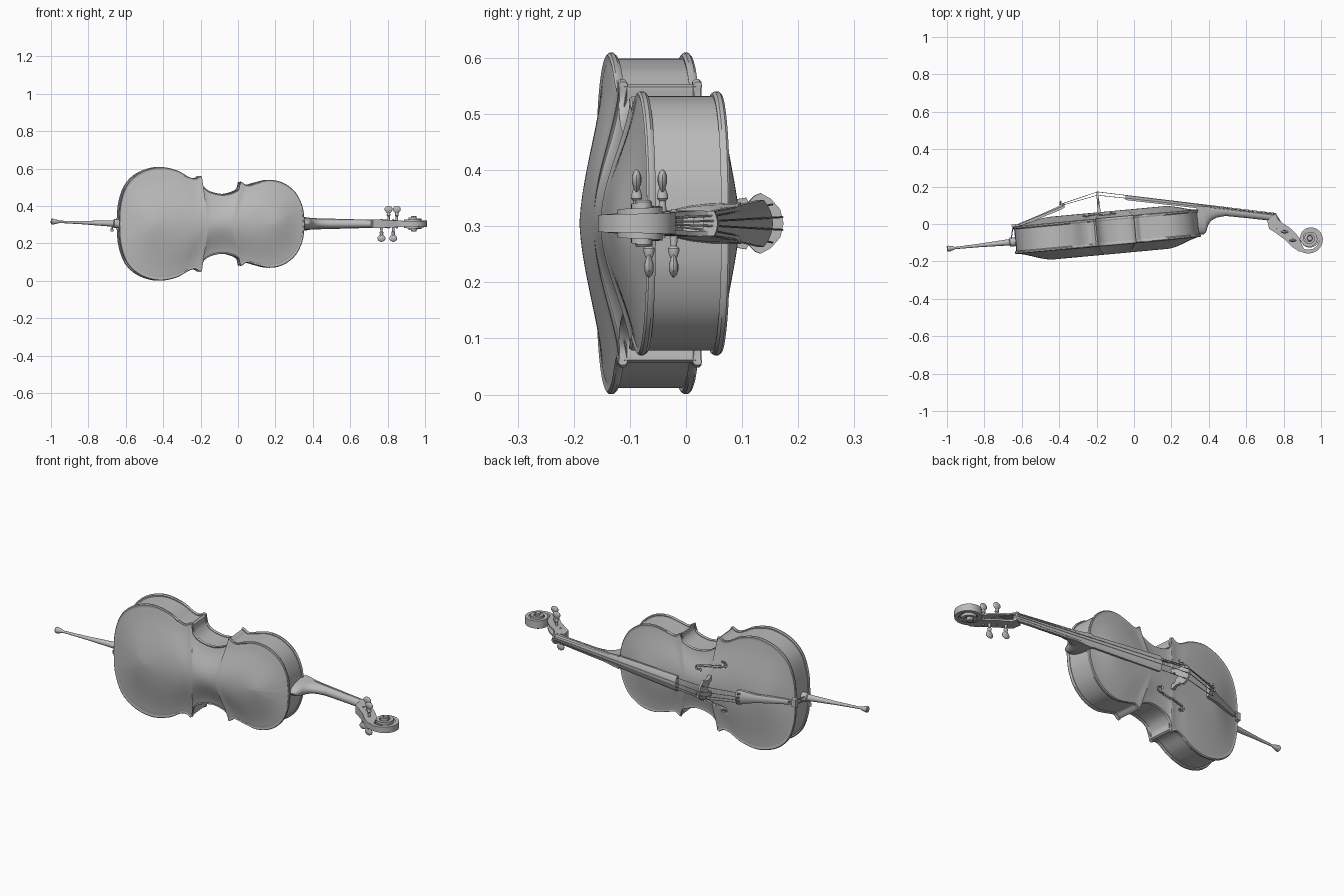
import bpy, bmesh, math
from mathutils import Vector, Matrix

if "Cube" in bpy.data.objects:
    bpy.data.objects.remove(bpy.data.objects["Cube"])

grey = bpy.data.materials.new("plain_grey")
grey.use_nodes = True
COL = (0.5, 0.5, 0.5, 1)
grey.diffuse_color = COL
grey.node_tree.nodes["Principled BSDF"].inputs["Base Color"].default_value = COL

MID = 0.305                                   # height of the long axis
TILT = Matrix.Rotation(0.0925, 4, "Z")        # body leans against the neck line
UP = Matrix.Translation((0, 0, MID))
BODY = UP @ TILT


def finish(name, bm, matrix=UP, angle=35):
    bmesh.ops.remove_doubles(bm, verts=bm.verts, dist=1e-5)
    bmesh.ops.recalc_face_normals(bm, faces=bm.faces)
    bm.transform(matrix)
    me = bpy.data.meshes.new(name)
    bm.to_mesh(me)
    bm.free()
    me.materials.append(grey)
    ob = bpy.data.objects.new(name, me)
    bpy.context.collection.objects.link(ob)
    bpy.ops.object.select_all(action="DESELECT")
    ob.select_set(True)
    bpy.context.view_layer.objects.active = ob
    bpy.ops.object.shade_smooth_by_angle(angle=math.radians(angle))
    return ob


def loft(name, rings, caps=True, matrix=UP, angle=35):
    """Skin a list of equal closed rings."""
    bm = bmesh.new()
    vs = [[bm.verts.new(p) for p in r] for r in rings]
    n = len(vs[0])
    for a, b in zip(vs, vs[1:]):
        for i in range(n):
            j = (i + 1) % n
            bm.faces.new((a[i], a[j], b[j], b[i]))
    if caps:
        bm.faces.new(vs[0])
        bm.faces.new(vs[-1])
    return finish(name, bm, matrix, angle)


def turned(name, start, end, profile, sides=16, flat=1.0):
    """Lathe (fraction, radius) pairs along a line; flat squashes one side."""
    a, b = Vector(start), Vector(end)
    d = (b - a).normalized()
    p = d.cross(Vector((0, 1, 0))).normalized()
    q = d.cross(p)
    rings = []
    for f, r in profile:
        c = a.lerp(b, f)
        rings.append([c + p * r * math.cos(k * math.tau / sides)
                      + q * r * flat * math.sin(k * math.tau / sides) for k in range(sides)])
    return loft(name, rings)


def smooth(pts, steps=8):
    """Spline through the points."""
    pts = [Vector(p) for p in pts]
    ext = [2 * pts[0] - pts[1]] + pts + [2 * pts[-1] - pts[-2]]
    out = []
    for a, b, c, d in zip(ext, ext[1:], ext[2:], ext[3:]):
        for k in range(steps):
            t = k / steps
            out.append(0.5 * (2 * b + (c - a) * t + (2 * a - 5 * b + 4 * c - d) * t * t
                              + (3 * b - a - 3 * c + d) * t ** 3))
    return out + [pts[-1]]


# ---- body outline: lower bout, waist, upper bout
lower = smooth([(-.648, 0), (-.64, .11), (-.605, .21), (-.535, .275), (-.435, .304),
                (-.34, .287), (-.275, .252), (-.24, .243), (-.213, .257)])
waist = smooth([(-.203, .252), (-.202, .215), (-.165, .177), (-.09, .16),
                (-.025, .175), (.003, .2), (.004, .226)])
upper = smooth([(.014, .222), (.04, .208), (.09, .221), (.16, .235), (.235, .219),
                (.3, .168), (.338, .09), (.35, 0)])
half = lower + waist + upper
outline = half + [Vector((p.x, -p.y)) for p in reversed(half[1:-1])]


def ring(t, v):
    """Outline drawn in towards the spine by t, at depth v."""
    return [((1 - t) * (-.12 + .6 * (p.x + .12)) + t * p.x, v, p.y * t) for p in outline]


def plate(name, edge, side, bulge):
    def arch(t):
        return bulge * (.75 * (.5 + .5 * math.cos(math.pi * t)) + .25 * (1 - t * t))
    ts = [k / 16 for k in range(16)]
    rings = [ring(t, edge + side * (arch(t) - .001)) for t in ts]
    rings += [ring(.985, edge - side * .001), ring(1, edge + side * .004), ring(1, edge + side * .011),
              ring(.985, edge + side * .015), ring(.95, edge + side * .013)]
    rings += [ring(t, edge + side * (arch(t) + .012)) for t in reversed(ts)]
    return loft(name, rings, caps=False, matrix=BODY)


plate("back_plate", -.087, -1, .05)
top = plate("top_plate", .032, 1, .036)
loft("ribs", [ring(.965, -.092), ring(.965, .037)], caps=False, matrix=BODY)

# ---- sound holes, cut through the top plate
path = smooth([(-.118, .064), (-.098, .068), (-.1, .083), (-.14, .09), (-.18, .097),
               (-.22, .104), (-.26, .112), (-.264, .128), (-.244, .132)], 5)


def cut_top(prism):
    prism.hide_render = True
    mod = top.modifiers.new("cut", "BOOLEAN")
    mod.object, mod.operation, mod.solver = prism, "DIFFERENCE", "EXACT"
    bpy.context.view_layer.objects.active = top
    bpy.ops.object.modifier_apply(modifier=mod.name)
    bpy.data.objects.remove(prism)


for s in (-1, 1):
    left, right = [], []
    for i, p in enumerate(path):
        d = (path[min(i + 1, len(path) - 1)] - path[max(i - 1, 0)]).normalized()
        w = .0025 + .003 * math.sin(math.pi * i / (len(path) - 1))
        left.append(p + Vector((-d.y, d.x)) * w)
        right.append(p - Vector((-d.y, d.x)) * w)
    shape = left + right[::-1]
    cut_top(loft("slot_cutter", [[(p.x, v, s * p.y) for p in shape] for v in (.01, .15)], matrix=BODY))
    for e in (path[0], path[-1]):
        cut_top(loft("eye_cutter", [[(e.x + .008 * math.cos(k * math.tau / 16), v,
                                      s * e.y + .008 * math.sin(k * math.tau / 16)) for k in range(16)]
                                    for v in (.01, .15)], matrix=BODY))

# ---- bridge: arched plate with feet and notched shoulders
bh = [(0, .118), (.012, .105), (.028, .098), (.03, .072), (.052, .07), (.054, .082), (.043, .106),
      (.046, .124), (.038, .128), (.05, .14), (.054, .15), (.044, .168), (.025, .185), (0, .191)]
bridge = bh + [(-w, v) for w, v in reversed(bh[1:-1])]
loft("bridge", [[(-.18 + o * (1 - 5 * (v - .1)), v, w) for w, v in bridge] for o in (-.008, .008)], matrix=BODY)


# ---- fingerboard and nut
def arched(x, peak, side, base, hw, n=8):
    ws = [-1 + 2 * k / n for k in range(n + 1)]
    return [(x, peak - (peak - side) * s * s, hw * s) for s in ws] + [(x, base, hw), (x, base, -hw)]


loft("fingerboard", [arched(-.045, .155, .139, .128, .042), arched(.75, .054, .047, .038, .021)], angle=10)
loft("nut", [arched(.75, .058, .052, .035, .022), arched(.762, .056, .05, .03, .022)])

# ---- neck with heel: x, top, underside, half width
stations = [(.335, .098, -.055, .037), (.375, .094, -.055, .034), (.385, .093, -.045, .032),
            (.395, .092, -.01, .03), (.41, .09, .016, .029), (.44, .086, .034, .027),
            (.49, .08, .043, .026), (.6, .066, .032, .024), (.71, .052, .02, .022), (.755, .045, .012, .022)]
loft("neck", [[(x, t - (t - b) * math.sin(math.pi * k / 12) ** .8, w * math.cos(math.pi * k / 12))
               for k in range(13)] for x, t, b, w in stations])

# ---- hollow pegbox: top x y, bottom x y, half width
box = []
for k, (tx, ty, bx, by, w) in enumerate([(.758, .046, .712, .02, .022), (.77, .025, .722, -.025, .023),
                                         (.795, .004, .765, -.053, .022), (.83, -.018, .808, -.085, .02),
                                         (.86, -.045, .845, -.122, .018), (.885, -.075, .88, -.146, .016),
                                         (.893, -.1, .915, -.148, .014)]):
    a, b = Vector((tx, ty)), Vector((bx, by))
    m = a.lerp(b, .6 if 0 < k < 5 else .05)
    i = w * .6
    box.append([(p.x, p.y, z) for p, z in ((a, -w), (b, -w), (b, w), (a, w), (a, i), (m, i), (m, -i), (a, -i))])
loft("pegbox", box)

# ---- scroll: spiral band that widens towards its eye
rings = []
for k in range(73):
    f = k / 72
    a = math.radians(-125 + 860 * f)
    r = .074 * (1 - f) ** .9 + .012
    if f < .25:
        r -= .012 * (f / .25)
    else:
        r -= .012 * (1 - (f - .25) / .75)
    band, w = .021 * (1 - .4 * f), .014 + .024 * f
    rings.append([(.94 + q * math.cos(a), -.076 + q * math.sin(a), z)
                  for q, z in ((r, -w), (r, w), (max(r - band, .001), w), (max(r - band, .001), -w))])
loft("scroll", rings, angle=40)
turned("scroll_eye", (.94, -.076, -.042), (.94, -.076, .042), [(0, .012), (.05, .015), (.95, .015), (1, .012)])
turned("scroll_core", (.94, -.076, -.013), (.94, -.076, .013), [(0, .05), (1, .05)], 32)

# ---- tuning pegs
pegs = [(.767, -.022, -1), (.805, -.042, 1), (.83, -.066, -1), (.849, -.088, 1)]
for x, y, s in pegs:
    turned("peg_shaft", (x, y, -.026 * s), (x, y, .062 * s),
           [(0, .005), (.6, .007), (.75, .006), (.8, .01), (.86, .01), (1, .006)])
    turned("peg_head", (x, y, .054 * s), (x, y, .096 * s),
           [(0, .007), (.2, .013), (.45, .021), (.7, .021), (.9, .014), (1, .004)], flat=.4)

# ---- tailpiece, its loop, saddle and fine tuners
loft("tailpiece", [arched(x, y, y - w * .3, y - .014 - w * .3, w) for x, y, w in
                   ((-.372, .112, .036), (-.385, .105, .039), (-.42, .087, .03), (-.46, .069, .022),
                    (-.54, .034, .017), (-.615, .003, .013))])
loft("saddle", [[(x, v, z) for v, z in ((.03, -.03), (.03, .03), (.058, .02), (.058, -.02))]
                for x in (-.652, -.63)], matrix=BODY)
for s in (-1, 1):
    turned("tail_loop", (-.6, .004, .007 * s), (-.647, -.012, .009 * s), [(0, .003), (1, .003)], 8)
    turned("tail_loop", (-.647, -.012, .009 * s), (-.657, -.085, .012 * s), [(0, .003), (1, .003)], 8)

# ---- strings over bridge and nut
for k, (px, py, ps) in enumerate(pegs):
    q = (k - 1.5) / 1.5
    arc = 1 - q * q
    knots = [(-.385, .1 + .009 * arc, .026 * q), (-.196, .154 + .02 * arc, .034 * q),
             (.756, .054 + .004 * arc, .014 * q), (px, py + .006, .006 * q)]
    for a, b in zip(knots, knots[1:]):
        turned("string", a, b, [(0, .0018), (1, .0018)], 6)
    turned("fine_tuner", (-.395, .102 + .009 * arc, .026 * q), (-.39, .115 + .009 * arc, .026 * q),
           [(0, .004), (1, .005)], 10)

# ---- endpin with plug, thumb screw and rubber foot
turned("endpin", (-.63, -.094, 0), (-1, -.133, .012),
       [(0, .024), (.09, .024), (.1, .017), (.2, .015), (.55, .009), (.88, .006), (.9, .009),
        (.97, .016), (.99, .016), (1, .012)])
turned("thumb_screw", (-.672, -.098, 0), (-.674, -.098, -.042),
       [(0, .004), (.6, .004), (.65, .009), (1, .009)], 12)
